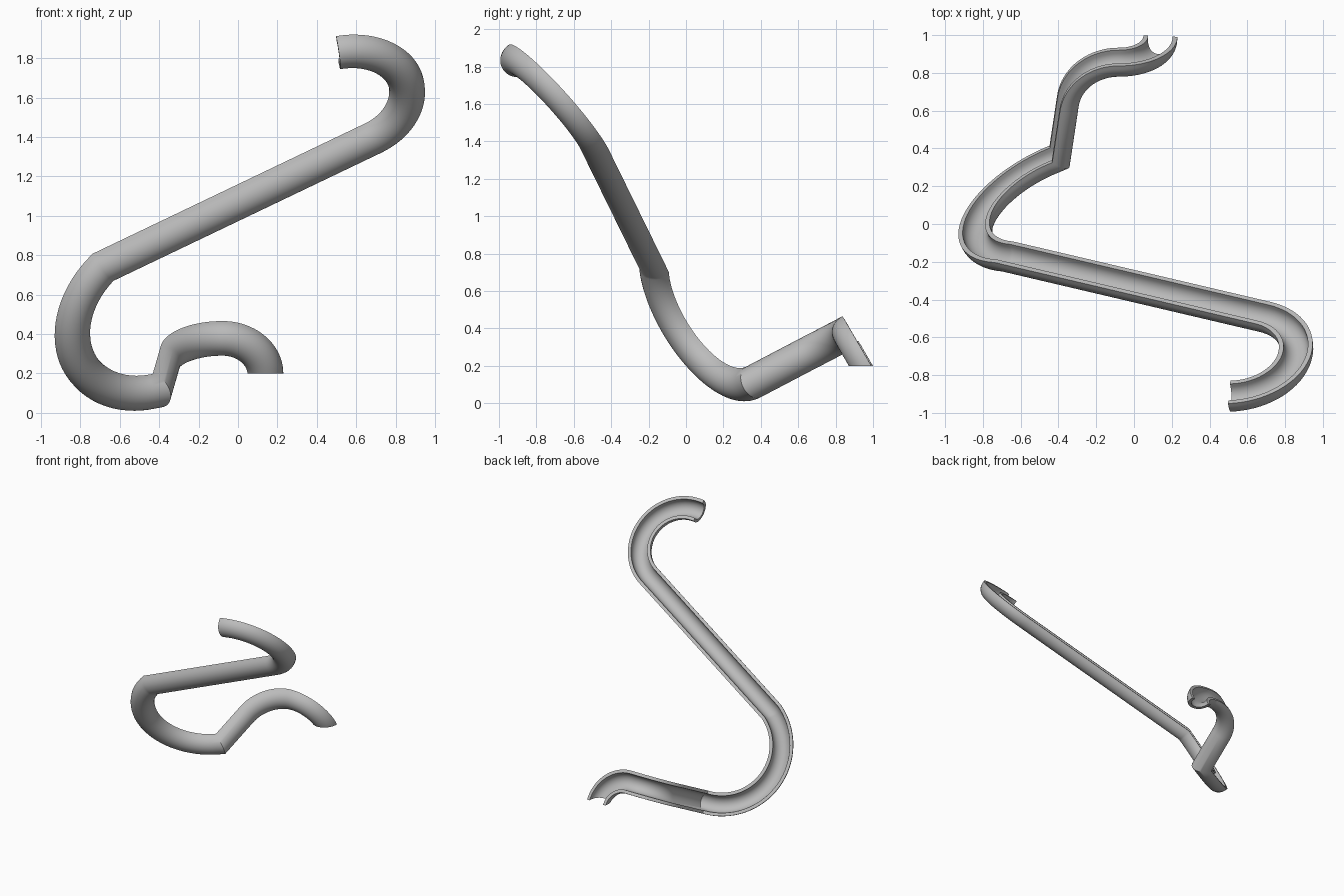
import bpy
import bmesh
import math
from mathutils import Vector, Matrix

cube = bpy.data.objects.get("Cube")
if cube:
    bpy.data.objects.remove(cube, do_unlink=True)

RADIUS = 0.09      # outer half width of the trough
WALL = 0.025       # wall thickness
LIP = 0.018        # straight part of the side walls


def arc(a, b, c, steps):
    """Points on the circle from a through b to c, both ends included."""
    a, b, c = Vector(a), Vector(b), Vector(c)
    u, v = b - a, c - a
    w = u.cross(v)
    centre = a + (v.length_squared * w.cross(u) + u.length_squared * v.cross(w)) / (2 * w.length_squared)
    axis = w.normalized()
    r = a - centre
    end = c - centre
    angle = math.atan2(axis.dot(r.cross(end)), r.dot(end)) % (2 * math.pi)
    return [centre + Matrix.Rotation(angle * i / steps, 3, axis) @ r for i in range(steps + 1)]


def half_ring(radius, steps=24):
    """U-shaped line: lip, half circle, lip."""
    curve = [(-radius * math.cos(math.pi * i / steps), -LIP - radius * math.sin(math.pi * i / steps))
             for i in range(steps + 1)]
    return [(-radius, 0)] + curve + [(radius, 0)]


# Centre line of the rim: top hook, long straight, lower bend, rise, spout
path = arc((0.504, -0.89, 1.845), (0.844, -0.703, 1.706), (0.682, -0.47, 1.411), 32)
path += arc((-0.69, -0.148, 0.755), (-0.82, 0.072, 0.279), (-0.44, 0.37, 0.12), 32)
path += arc((-0.40, 0.635, 0.259), (-0.294, 0.814, 0.352), (-0.08, 0.885, 0.39), 20)
path += arc((-0.08, 0.885, 0.39), (0.076, 0.917, 0.335), (0.14, 0.995, 0.2), 20)[1:]
path.append(path[-1] + Vector((0, 0.01, -0.0173)))

# Sweep the U profile, mitring every joint
profile = half_ring(RADIUS) + half_ring(RADIUS - WALL)[::-1]
dirs = [(q - p).normalized() for p, q in zip(path, path[1:])]
up = Vector((-0.141, 0.74, 0.658))
up = (up - up.dot(dirs[0]) * dirs[0]).normalized()
bm = bmesh.new()
rings = []
for i, p in enumerate(path):
    t_in = dirs[max(i - 1, 0)]
    t_out = dirs[min(i, len(dirs) - 1)]
    plane = (t_in + t_out).normalized()
    side = t_in.cross(up)
    ring = []
    for x, y in profile:
        offset = side * x + up * y
        offset -= t_in * (offset.dot(plane) / t_in.dot(plane))
        ring.append(bm.verts.new(p + offset))
    rings.append(ring)
    up = t_in.rotation_difference(t_out) @ up

n = len(profile)
for a, b in zip(rings, rings[1:]):
    for j in range(n):
        k = (j + 1) % n
        bm.faces.new((a[j], a[k], b[k], b[j]))
bm.faces.new(rings[0])

# Cut the spout level and close its end
faces = [f for f in bm.faces if all(v.co.y > 0.75 for v in f.verts)]
geom = set(faces)
for f in faces:
    geom.update(f.edges)
    geom.update(f.verts)
bmesh.ops.bisect_plane(bm, geom=list(geom), plane_co=(0, 0, 0.2), plane_no=(0, 0, -1), clear_outer=True)
bmesh.ops.holes_fill(bm, edges=[e for e in bm.edges if e.is_boundary], sides=0)
bmesh.ops.recalc_face_normals(bm, faces=bm.faces)

mesh = bpy.data.meshes.new("curved_trough")
bm.to_mesh(mesh)
bm.free()
trough = bpy.data.objects.new("curved_trough", mesh)
bpy.context.collection.objects.link(trough)

# Plain grey
grey = bpy.data.materials.new("plain_grey")
grey.use_nodes = True
colour = (0.5, 0.5, 0.5, 1)
grey.diffuse_color = colour
grey.node_tree.nodes["Principled BSDF"].inputs["Base Color"].default_value = colour
mesh.materials.append(grey)

bpy.ops.object.select_all(action='DESELECT')
trough.select_set(True)
bpy.context.view_layer.objects.active = trough
bpy.ops.object.shade_smooth_by_angle(angle=math.radians(30))
